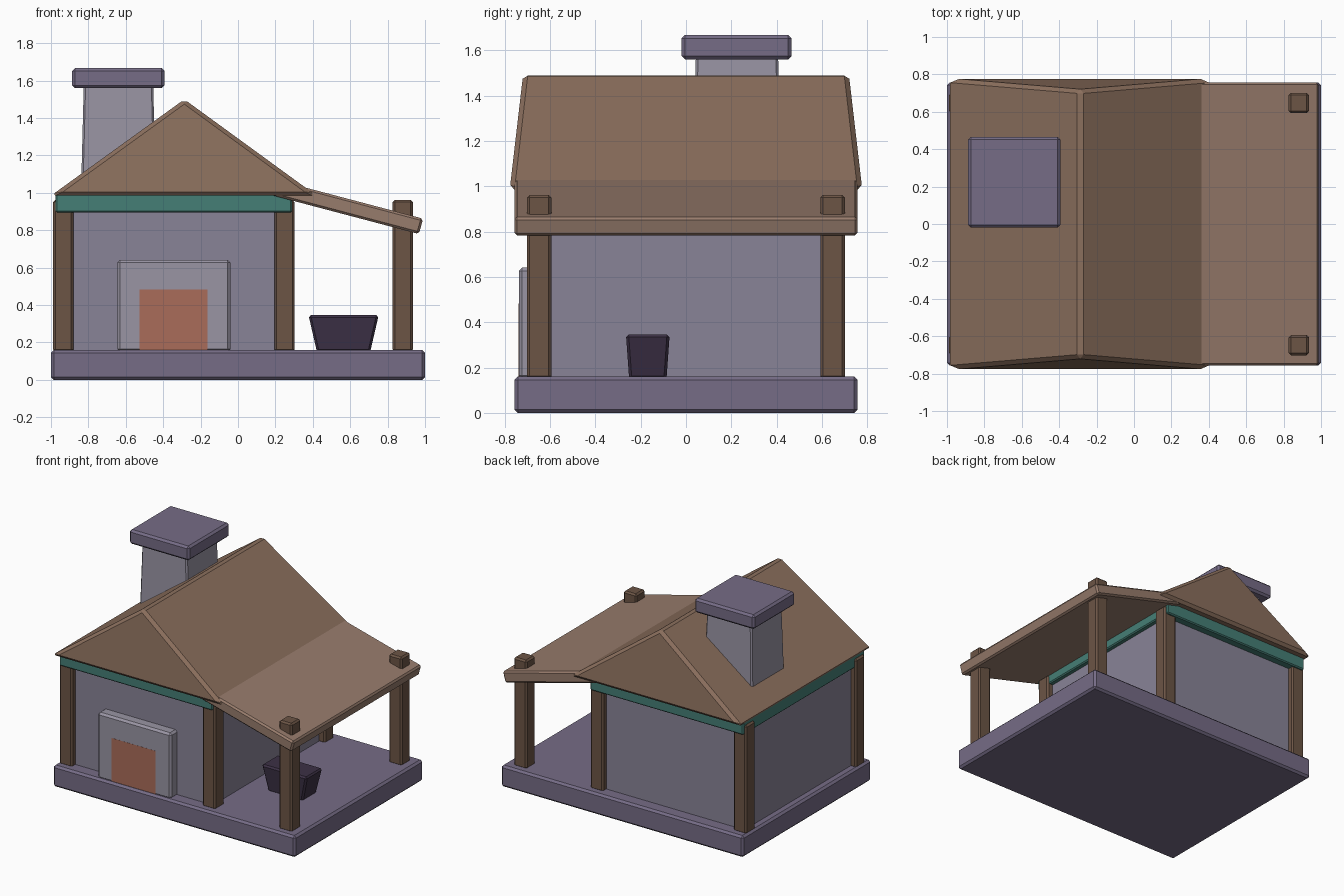
import bpy, bmesh

if "Cube" in bpy.data.objects:
    bpy.data.objects.remove(bpy.data.objects["Cube"])


def material(name, r, g, b):
    m = bpy.data.materials.new(name)
    m.diffuse_color = (r, g, b, 1)
    m.use_nodes = True
    m.node_tree.nodes["Principled BSDF"].inputs["Base Color"].default_value = m.diffuse_color
    return m


STONE = material("stone", 0.18, 0.15, 0.24)
WALL = material("plaster", 0.25, 0.23, 0.31)
PALE = material("pale_stone", 0.32, 0.30, 0.37)
WOOD = material("dark_wood", 0.15, 0.09, 0.06)
ROOF = material("roof_brown", 0.26, 0.16, 0.11)
PORCH = material("porch_brown", 0.31, 0.20, 0.15)
TEAL = material("teal", 0.06, 0.21, 0.18)
FIRE = material("ember", 0.40, 0.15, 0.10)
DARK = material("dark_iron", 0.045, 0.03, 0.06)


def loft(name, ring_a, ring_b, mat, bevel=0.012):
    """Solid between two matching rings of points, with chamfered edges."""
    bm = bmesh.new()
    a = [bm.verts.new(p) for p in ring_a]
    b = [bm.verts.new(p) for p in ring_b]
    bm.faces.new(a)
    bm.faces.new(b)
    for i in range(len(a)):
        j = (i + 1) % len(a)
        bm.faces.new((a[i], a[j], b[j], b[i]))
    bmesh.ops.recalc_face_normals(bm, faces=bm.faces)
    if bevel:
        bmesh.ops.bevel(bm, geom=bm.edges[:], offset=bevel, segments=1,
                        profile=0.5, affect='EDGES')
    me = bpy.data.meshes.new(name)
    bm.to_mesh(me)
    bm.free()
    me.materials.append(mat)
    ob = bpy.data.objects.new(name, me)
    bpy.context.collection.objects.link(ob)
    return ob


def block(name, x, y, z, mat, bevel=0.012, inset=(0, 0), grow=(0, 0)):
    """Box from ranges; inset narrows the top, grow narrows the bottom."""
    def ring(h, dx, dy):
        return [(x[0] + dx, y[0] + dy, h), (x[1] - dx, y[0] + dy, h),
                (x[1] - dx, y[1] - dy, h), (x[0] + dx, y[1] - dy, h)]
    return loft(name, ring(z[0], *grow), ring(z[1], *inset), mat, bevel)


# Base slab and house body
block("base", (-1, 1), (-0.757, 0.757), (0, 0.16), STONE, 0.015)
block("walls", (-0.945, 0.255), (-0.66, 0.66), (0.15, 0.95), WALL, 0)

# Corner posts of the house and the porch, front and back
for label, x0 in (("left", -0.988), ("middle", 0.195), ("porch", 0.827)):
    for side, y0 in (("front", -0.702), ("back", 0.593)):
        block(f"{label}_{side}_post", (x0, x0 + 0.108), (y0, y0 + 0.108),
              (0.15, 0.962), WOOD)

# Teal beam band under the roof
block("eave_beam", (-0.975, 0.29), (-0.718, 0.718), (0.895, 0.995), TEAL, 0.008)

# Main gable roof, ends leaning slightly inwards
front = [(-1.0, -0.778, 0.985), (0.42, -0.778, 0.985), (-0.287, -0.718, 1.5)]
loft("main_roof", front, [(x, -y, z) for x, y, z in front], ROOF, 0.021)

# Sloping porch roof
profile = [(0.99, 0.862), (0.967, 0.78), (0.164, 0.992), (0.187, 1.074)]
loft("porch_roof", [(x, -0.757, z) for x, z in profile],
     [(x, 0.757, z) for x, z in profile], PORCH, 0.012)

# Chimney shaft and cap
block("chimney", (-0.84, -0.438), (0.03, 0.42), (0.98, 1.6), PALE, 0.01,
      inset=(0.016, 0.014))
block("chimney_cap", (-0.887, -0.393), (-0.02, 0.466), (1.56, 1.667), STONE, 0.015)

# Hearth surround with its glowing opening
block("hearth", (-0.645, -0.04), (-0.738, -0.62), (0.15, 0.642), PALE, 0.015)
block("hearth_opening", (-0.527, -0.163), (-0.739, -0.65), (0.155, 0.482), FIRE, 0)

# Trough on the porch
block("trough", (0.377, 0.752), (-0.265, -0.072), (0.15, 0.346), DARK, 0.012,
      grow=(0.045, 0.014))
